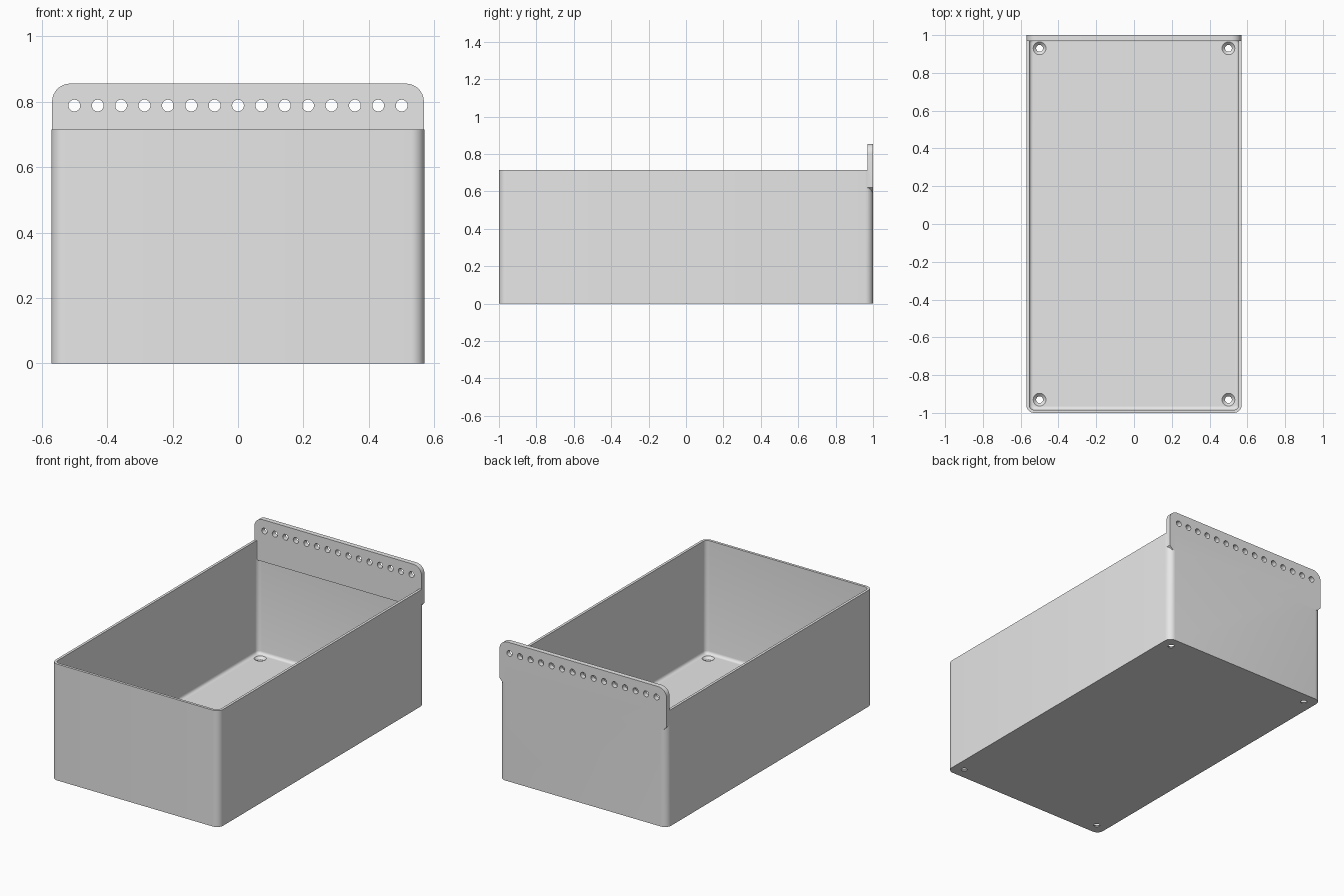
import bpy, bmesh
from math import cos, sin, pi
from mathutils import Matrix

if "Cube" in bpy.data.objects:
    bpy.data.objects.remove(bpy.data.objects["Cube"])

HX, HY, TOP = 0.57, 1.0, 0.715      # half width, half length, wall height
WALL, FLOOR, RADIUS = 0.016, 0.02, 0.042

grey = bpy.data.materials.new("light grey plastic")
grey.use_nodes = True
grey.diffuse_color = (0.8, 0.8, 0.8, 1)
grey.node_tree.nodes["Principled BSDF"].inputs["Base Color"].default_value = grey.diffuse_color


def make_object(name, bm):
    bmesh.ops.recalc_face_normals(bm, faces=bm.faces)
    mesh = bpy.data.meshes.new(name)
    bm.to_mesh(mesh)
    bm.free()
    mesh.materials.append(grey)
    obj = bpy.data.objects.new(name, mesh)
    bpy.context.collection.objects.link(obj)
    return obj


def arc(cx, cy, r, start, steps=8):
    angles = [start + pi / 2 * i / steps for i in range(steps + 1)]
    return [(cx + r * cos(a), cy + r * sin(a)) for a in angles]


def rounded_rect(inset):
    r = RADIUS - inset
    x, y = HX - inset - r, HY - inset - r
    corners = [(x, y), (-x, y), (-x, -y), (x, -y)]
    return [p for i, (cx, cy) in enumerate(corners) for p in arc(cx, cy, r, i * pi / 2)]


def loft(bm, rings):
    loops = [[bm.verts.new(p) for p in ring] for ring in rings]
    n = len(loops[0])
    for a, b in zip(loops, loops[1:]):
        for i in range(n):
            bm.faces.new((a[i], a[(i + 1) % n], b[(i + 1) % n], b[i]))
    bm.faces.new(loops[0])
    bm.faces.new(loops[-1])


def apply_boolean(target, other, operation):
    mod = target.modifiers.new(operation, 'BOOLEAN')
    mod.operation, mod.solver, mod.object = operation, 'EXACT', other
    bpy.context.view_layer.objects.active = target
    bpy.ops.object.modifier_apply(modifier=mod.name)
    bpy.data.objects.remove(other)


# Open tray: outer wall, rim, inner wall, small fillet down to the floor
fillet = 0.018
levels = [(0, 0), (0, TOP), (WALL, TOP)]
levels += [(WALL + fillet * (1 - cos(t * pi / 8)), FLOOR + fillet * (1 - sin(t * pi / 8)))
           for t in range(5)]
bm = bmesh.new()
loft(bm, [[(x, y, z) for x, y in rounded_rect(inset)] for inset, z in levels])
tray = make_object("tray", bm)

# Hanging plate on the back, rounded on top and tapered below
right = [(0.545, 0.597), (0.568, 0.62)] + arc(0.513, 0.8, 0.055, 0)
outline = right + [(-x, z) for x, z in reversed(right)]
bm = bmesh.new()
loft(bm, [[(x, y, z) for x, z in outline] for y in (0.97, HY)])
plate = make_object("hanging_plate", bm)
apply_boolean(tray, plate, 'UNION')

# Row of holes through the plate and countersunk screw holes in the floor
bm = bmesh.new()


def cone(r1, r2, depth, matrix):
    bmesh.ops.create_cone(bm, cap_ends=True, segments=24, radius1=r1, radius2=r2,
                          depth=depth, matrix=matrix)


for i in range(15):
    cone(0.018, 0.018, 0.2,
         Matrix.Translation((-0.5 + i / 14, HY, 0.788)) @ Matrix.Rotation(pi / 2, 4, 'X'))
for x in (-0.5, 0.5):
    for y in (-0.93, 0.93):
        rings = [(0.018, -0.05), (0.018, 0.004), (0.034, FLOOR), (0.034, 0.03)]
        loft(bm, [[(x + r * cos(k * pi / 12), y + r * sin(k * pi / 12), z)
                   for k in range(24)] for r, z in rings])
cutter = make_object("hole_cutter", bm)
cutter.hide_render = True
apply_boolean(tray, cutter, 'DIFFERENCE')

bpy.ops.object.select_all(action='DESELECT')
tray.select_set(True)
bpy.context.view_layer.objects.active = tray
bpy.ops.object.shade_smooth_by_angle(angle=pi / 6)
